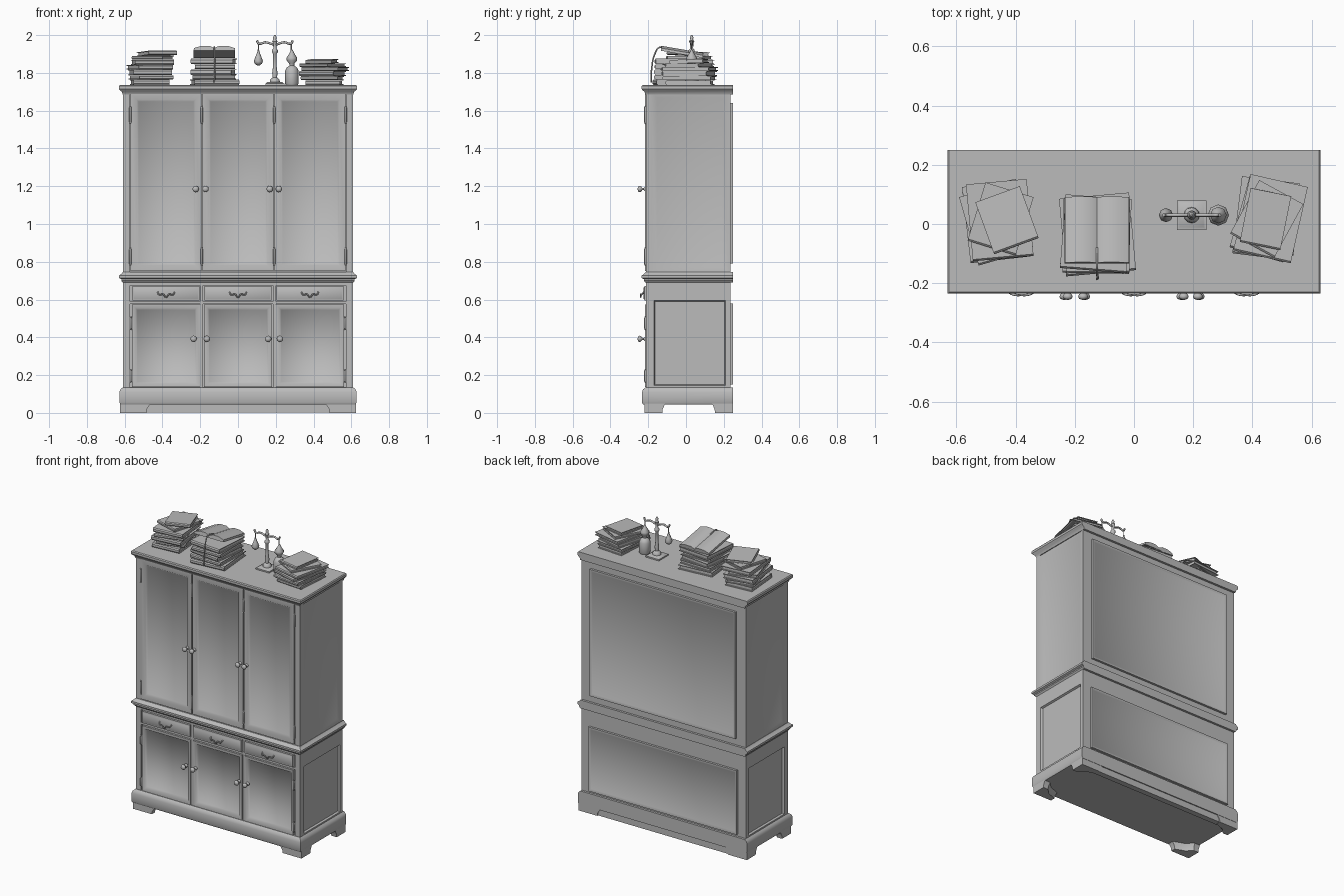
import bpy, bmesh, math, random
from mathutils import Matrix, Vector

random.seed(4)
cube = bpy.data.objects.get("Cube")
if cube:
    bpy.data.objects.remove(cube, do_unlink=True)

mat = bpy.data.materials.new("grey wood")
mat.use_nodes = True
GREY = (0.5, 0.5, 0.5, 1)
mat.diffuse_color = GREY
mat.node_tree.nodes["Principled BSDF"].inputs["Base Color"].default_value = GREY


def finish(bm, name, angle=35):
    bmesh.ops.recalc_face_normals(bm, faces=bm.faces)
    mesh = bpy.data.meshes.new(name)
    bm.to_mesh(mesh)
    bm.free()
    ob = bpy.data.objects.new(name, mesh)
    bpy.context.collection.objects.link(ob)
    mesh.materials.append(mat)
    bpy.ops.object.select_all(action="DESELECT")
    ob.select_set(True)
    bpy.context.view_layer.objects.active = ob
    bpy.ops.object.shade_smooth_by_angle(angle=math.radians(angle))
    return ob


def add_box(bm, x, y, z, m=Matrix()):
    """Box from three (min, max) ranges."""
    size = [b - a for a, b in (x, y, z)]
    mid = [(a + b) / 2 for a, b in (x, y, z)]
    bmesh.ops.create_cube(bm, size=1, matrix=m @ Matrix.Translation(mid) @ Matrix.Diagonal((*size, 1)))


def box(name, x, y, z):
    bm = bmesh.new()
    add_box(bm, x, y, z)
    return finish(bm, name)


def panelled(name, x, y, z, normals, frame, slope, depth):
    """Box whose faces along the given normals carry a sloped inset panel."""
    bm = bmesh.new()
    add_box(bm, x, y, z)
    bm.normal_update()
    for n in normals:
        face = max(bm.faces, key=lambda f: f.normal.dot(Vector(n)) * f.calc_area())
        bmesh.ops.inset_individual(bm, faces=[face], thickness=frame)
        bmesh.ops.inset_individual(bm, faces=[face], thickness=slope, depth=depth)
    return finish(bm, name, 60)


def loft(bm, rings):
    loops = [[bm.verts.new(p) for p in ring] for ring in rings]
    n = len(loops[0])
    for a, b in zip(loops, loops[1:]):
        for i in range(n):
            bm.faces.new((a[i], a[(i + 1) % n], b[(i + 1) % n], b[i]))
    bm.faces.new(loops[0])
    bm.faces.new(loops[-1])


def moulding(name, profile, back=0.25):
    """Rectangular moulding from (half width, height); the back stays flush."""
    bm = bmesh.new()
    loft(bm, [[(-w, 0.395 - w, z), (w, 0.395 - w, z), (w, back, z), (-w, back, z)] for w, z in profile])
    return finish(bm, name)


def lathe(name, profile, place, axis="Z", sides=12):
    bm = bmesh.new()
    turn = [2 * math.pi * i / sides for i in range(sides)]
    loft(bm, [[(r * math.cos(a), r * math.sin(a), h) for a in turn] for r, h in profile])
    rot = Matrix.Rotation(math.pi / 2, 4, "X") if axis == "-Y" else Matrix()
    bm.transform(Matrix.Translation(place) @ rot)
    return finish(bm, name, 50)


def rod(name, points, radius):
    curve = bpy.data.curves.new(name, "CURVE")
    curve.dimensions = "3D"
    curve.bevel_depth, curve.bevel_resolution, curve.resolution_u = radius, 2, 5
    curve.use_fill_caps = True
    sp = curve.splines.new("BEZIER")
    sp.bezier_points.add(len(points) - 1)
    for bp, p in zip(sp.bezier_points, points):
        bp.co = p
        bp.handle_left_type = bp.handle_right_type = "AUTO"
    ob = bpy.data.objects.new(name, curve)
    bpy.context.collection.objects.link(ob)
    curve.materials.append(mat)
    return ob


# Carcass: lower case, drawer case, upper case
SIDES = [(1, 0, 0), (-1, 0, 0)]
panelled("lower_case", (-0.61, 0.61), (-0.195, 0.235), (0.12, 0.62), SIDES, 0.035, 0.008, -0.012)
box("drawer_case", (-0.61, 0.61), (-0.195, 0.235), (0.62, 0.71))
panelled("upper_case", (-0.61, 0.61), (-0.195, 0.235), (0.73, 1.71), SIDES, 0.015, 0.045, -0.012)

# Mouldings and plinth
moulding("plinth", [(0.622, 0.045), (0.628, 0.055), (0.628, 0.11), (0.622, 0.125), (0.61, 0.135)])
moulding("waist_moulding", [(0.61, 0.69), (0.618, 0.70), (0.618, 0.708), (0.63, 0.714),
                            (0.63, 0.727), (0.618, 0.735), (0.61, 0.745)])
moulding("crown_moulding", [(0.61, 1.685), (0.615, 1.70), (0.624, 1.707), (0.63, 1.715), (0.63, 1.73), (0.625, 1.736)])

# Bracket feet and rear base board
FOOT = [(0, 0), (0.17, 0), (0.17, 0.04), (0.09, 0.07), (0.045, 0.115), (0, 0.115)]
for sx in (-1, 1):
    for sy, y0 in ((1, -0.22), (-1, 0.248)):
        bm = bmesh.new()
        loft(bm, [[(sx * (0.625 - u * s), y0 + sy * v * s, z) for u, v in FOOT]
                  for s, z in ((0.82, 0), (0.84, 0.02), (0.92, 0.04), (1, 0.06))])
        finish(bm, "foot")
box("rear_base_board", (-0.5, 0.5), (0.205, 0.243), (0.002, 0.06))

# Front posts, rails and stiles
for sx in (-1, 1):
    for z in ((0.13, 0.70), (0.74, 1.70)):
        box("corner_post", sorted((sx * 0.573, sx * 0.61)), (-0.212, -0.19), z)
    box("lower_stile", sorted((sx * 0.185, sx * 0.2)), (-0.21, -0.19), (0.13, 0.70))
box("drawer_rail", (-0.58, 0.58), (-0.21, -0.19), (0.577, 0.59))
box("top_drawer_rail", (-0.58, 0.58), (-0.21, -0.19), (0.675, 0.70))

# Raised back panels
panelled("upper_back_panel", (-0.54, 0.54), (0.22, 0.25), (0.79, 1.64), [(0, 1, 0)], 0.012, 0.012, -0.006)
panelled("lower_back_panel", (-0.55, 0.55), (0.22, 0.25), (0.15, 0.58), [(0, 1, 0)], 0.012, 0.012, -0.006)

# Doors, drawers and drawer pulls
for i in (-1, 0, 1):
    c = i * 0.381
    FRONT = [(0, -1, 0)]
    panelled("upper_door", (c - 0.187, c + 0.187), (-0.216, -0.19), (0.75, 1.69), FRONT, 0.045, 0.015, -0.012)
    panelled("lower_door", (c - 0.18, c + 0.18), (-0.216, -0.19), (0.137, 0.573), FRONT, 0.025, 0.015, -0.018)
    panelled("drawer", (c - 0.178, c + 0.178), (-0.22, -0.19), (0.594, 0.673), FRONT, 0.006, 0.008, 0.004)
    rod("drawer_pull", [(c - 0.045, -0.224, 0.64), (c - 0.035, -0.235, 0.625), (c - 0.016, -0.24, 0.628),
                        (c, -0.24, 0.613), (c + 0.016, -0.24, 0.628), (c + 0.035, -0.235, 0.625),
                        (c + 0.045, -0.224, 0.64)], 0.004)

# Knobs and hinges
KNOB = [(0.012, 0), (0.011, 0.006), (0.005, 0.012), (0.006, 0.02), (0.014, 0.026),
        (0.017, 0.034), (0.013, 0.041), (0.004, 0.044)]
for z, xs in ((1.185, (-0.224, -0.172, 0.168, 0.216)), (0.392, (-0.235, -0.165, 0.16, 0.222))):
    for x in xs:
        lathe("knob", KNOB, (x, -0.212, z), "-Y")
for x in (-0.57, -0.192, 0.192, 0.57):
    for z in (0.79, 1.54):
        lathe("upper_hinge", [(0.003, -0.01), (0.006, 0), (0.006, 0.075), (0.003, 0.085)], (x, -0.216, z), sides=8)
for x in (-0.567, 0.567):
    for z in (0.17, 0.45):
        lathe("lower_hinge", [(0.003, -0.01), (0.006, 0), (0.006, 0.05), (0.003, 0.06)], (x, -0.216, z), sides=8)


# Books: two covers, rounded spine and page block
def book(x, y, z, w, d, t, turn, tilt=0.0):
    m = Matrix.Translation((x, y, z)) @ Matrix.Rotation(turn, 4, "Z") @ Matrix.Rotation(tilt, 4, "X")
    bm = bmesh.new()
    c = 0.004
    for z0 in (0, t - c):
        add_box(bm, (-w / 2, w / 2), (-d / 2, d / 2), (z0, z0 + c), m)
    add_box(bm, (-w / 2 + 0.006, w / 2 - 0.006), (-d / 2, d / 2 - 0.008), (c, t - c), m)
    spine = [(-d / 2, 0), (-d / 2 - 0.006, t * 0.25), (-d / 2 - 0.006, t * 0.75), (-d / 2, t)]
    loft(bm, [[m @ Vector((sx * w / 2, a, b)) for a, b in spine] for sx in (-1, 1)])
    finish(bm, "book")


def stack(x, y, w, d, turn, heights):
    z = 1.736
    for t in heights:
        k = random.uniform(0.88, 1)
        book(x + random.uniform(-0.01, 0.01), y + random.uniform(-0.01, 0.01), z, w * k, d * k, t - 0.001,
             turn + random.uniform(-0.13, 0.13))
        z += t
    return z


z = stack(-0.46, 0.01, 0.21, 0.26, 0.17, (0.03, 0.022, 0.03, 0.024, 0.028))
book(-0.45, 0.02, z, 0.17, 0.2, 0.02, -0.3)
book(-0.43, 0.015, z + 0.021, 0.16, 0.18, 0.022, 0.35, -0.05)
z = stack(0.455, 0.02, 0.2, 0.26, -0.17, (0.026, 0.022, 0.026, 0.022))
book(0.45, 0.02, z, 0.17, 0.2, 0.018, -0.5)
book(0.445, 0.02, z + 0.019, 0.14, 0.18, 0.02, -0.2, 0.03)
z = stack(-0.125, -0.04, 0.24, 0.26, 0, (0.03, 0.024, 0.03, 0.026, 0.03))

# Open book resting at a slant, with ribbon
bm = bmesh.new()
section = [(-0.11, 0), (0.11, 0), (0.108, 0.014), (0.07, 0.026), (0.025, 0.026), (0, 0.014),
           (-0.025, 0.026), (-0.07, 0.026), (-0.108, 0.014)]
lean = Matrix.Translation((-0.125, -0.02, z + 0.022)) @ Matrix.Rotation(-0.17, 4, "X")
loft(bm, [[lean @ Vector((a, b, h)) for a, h in section] for b in (-0.115, 0.11)])
finish(bm, "open_book")
rod("ribbon", [(-0.125, -0.08, 1.925), (-0.125, -0.14, 1.935), (-0.125, -0.165, 1.90),
               (-0.122, -0.182, 1.82), (-0.125, -0.185, 1.75)], 0.004)

# Balance: base, column, beam, hanging weight
X, Y = 0.195, 0.03
panelled("balance_base", (X - 0.05, X + 0.05), (Y - 0.05, Y + 0.05), (1.735, 1.745), [(0, 0, 1)], 0.004, 0.01, 0.006)
lathe("balance_column", [(0.027, 1.75), (0.025, 1.765), (0.012, 1.775), (0.014, 1.80), (0.01, 1.83), (0.009, 1.90),
                         (0.016, 1.91), (0.016, 1.92), (0.008, 1.93), (0.009, 1.955), (0.014, 1.967),
                         (0.007, 1.978), (0.01, 1.988), (0.003, 2.0)], (X, Y, 0))
rod("balance_beam", [(X - 0.095, Y, 1.972), (X - 0.085, Y, 1.955), (X - 0.05, Y, 1.962), (X, Y, 1.95),
                     (X + 0.05, Y, 1.962), (X + 0.085, Y, 1.955), (X + 0.095, Y, 1.972)], 0.006)
for sx in (-1, 1):
    rod("balance_chain", [(X + sx * 0.087, Y, 1.955), (X + sx * 0.087, Y, 1.90)], 0.003)
lathe("hanging_weight", [(0.008, 1.84), (0.02, 1.85), (0.024, 1.862), (0.016, 1.885), (0.006, 1.91), (0.003, 1.925)],
      (X - 0.087, Y, 0), sides=8)

# Stoppered bottle
lathe("bottle", [(0.032, 1.736), (0.036, 1.745), (0.036, 1.81), (0.028, 1.828), (0.013, 1.838), (0.014, 1.85),
                 (0.028, 1.866), (0.028, 1.88), (0.015, 1.90), (0.009, 1.912), (0.003, 1.925)],
      (X + 0.09, Y, 0), sides=8)
